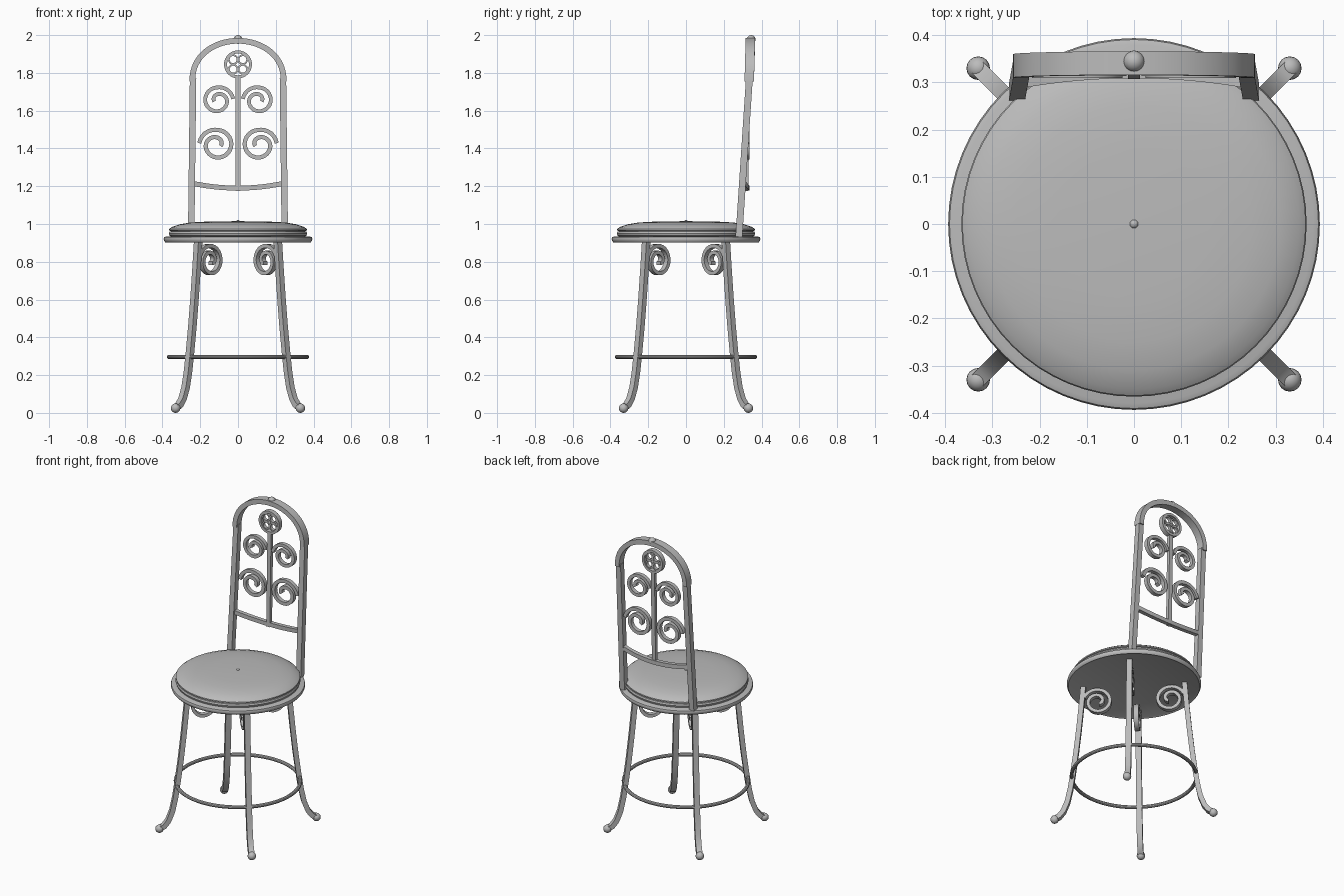
import bpy, bmesh, math
from mathutils import Vector

if "Cube" in bpy.data.objects:
    bpy.data.objects.remove(bpy.data.objects["Cube"])

iron = bpy.data.materials.new("grey_metal")
iron.diffuse_color = (0.5, 0.5, 0.5, 1)
iron.use_nodes = True
iron.node_tree.nodes["Principled BSDF"].inputs["Base Color"].default_value = iron.diffuse_color


def finish(name, bm):
    bmesh.ops.recalc_face_normals(bm, faces=bm.faces)
    me = bpy.data.meshes.new(name)
    bm.to_mesh(me)
    bm.free()
    ob = bpy.data.objects.new(name, me)
    bpy.context.collection.objects.link(ob)
    me.materials.append(iron)
    bpy.context.view_layer.objects.active = ob
    ob.select_set(True)
    bpy.ops.object.shade_smooth_by_angle(angle=math.radians(35))
    ob.select_set(False)
    return ob


def bar(name, pts, axis, width, depth, closed=False):
    """Rectangular bar swept along pts; depth runs along axis."""
    pts, axis = [Vector(p) for p in pts], Vector(axis).normalized()
    n, bm, rings = len(pts), bmesh.new(), []
    for i, p in enumerate(pts):
        if closed:
            t = pts[(i + 1) % n] - pts[i - 1]
        else:
            t = pts[min(i + 1, n - 1)] - pts[max(i - 1, 0)]
        s = t.cross(axis).normalized() * width / 2
        a = axis * depth / 2
        rings.append([bm.verts.new(p + o) for o in (s + a, s - a, -s - a, a - s)])
    for i in range(n if closed else n - 1):
        r, q = rings[i], rings[(i + 1) % n]
        for k in range(4):
            bm.faces.new((r[k], r[(k + 1) % 4], q[(k + 1) % 4], q[k]))
    if not closed:
        bm.faces.new(rings[0])
        bm.faces.new(rings[-1])
    return finish(name, bm)


def lathe(name, profile, steps=64, closed=False):
    bm = bmesh.new()
    vs = [bm.verts.new((r, 0, z)) for r, z in profile]
    es = [bm.edges.new(p) for p in zip(vs, vs[1:])]
    if closed:
        es.append(bm.edges.new((vs[-1], vs[0])))
    bmesh.ops.spin(bm, geom=vs + es, cent=(0, 0, 0), axis=(0, 0, 1),
                   angle=math.tau, steps=steps, use_duplicate=False)
    bmesh.ops.remove_doubles(bm, verts=bm.verts, dist=1e-5)
    return finish(name, bm)


def ball(name, loc, r):
    bm = bmesh.new()
    bmesh.ops.create_uvsphere(bm, u_segments=16, v_segments=10, radius=r)
    bmesh.ops.translate(bm, verts=bm.verts, vec=loc)
    return finish(name, bm)


def spiral(keys, n=40):
    """Offsets (u, v) of a spiral through evenly spaced (angle, radius) keys."""
    out = []
    for i in range(n + 1):
        f = i / n * (len(keys) - 1)
        k = min(int(f), len(keys) - 2)
        (a0, r0), (a1, r1) = keys[k], keys[k + 1]
        a, r = math.radians(a0 + (a1 - a0) * (f - k)), r0 + (r1 - r0) * (f - k)
        out.append((r * math.cos(a), r * math.sin(a)))
    return out


def back_y(z):
    return 0.28 + 0.066 * (z - 0.93)


# Seat: supporting plate with rim, lower band, domed cushion, centre button
lathe("seat_plate", [(0, 0.908), (0.375, 0.908), (0.385, 0.903), (0.391, 0.91),
                     (0.394, 0.92), (0.391, 0.93), (0.38, 0.934), (0, 0.934)])
lathe("seat_band", [(0, 0.93), (0.35, 0.932), (0.362, 0.938), (0.366, 0.95),
                    (0.362, 0.96), (0.35, 0.963), (0, 0.963)])
lathe("cushion", [(0, 0.955), (0.35, 0.96), (0.364, 0.966), (0.364, 0.974),
                  (0.35, 0.984), (0.31, 0.998), (0.25, 1.008), (0.16, 1.013), (0, 1.015)])
ball("cushion_button", (0, 0, 1.011), 0.01)

# Foot ring
lathe("foot_ring", [(0.366 + 0.011 * math.cos(k * math.tau / 10),
                     0.296 + 0.011 * math.sin(k * math.tau / 10)) for k in range(10)], closed=True)

# Legs, foot balls and under-seat scrolls on the four diagonals
leg_profile = [(0.298, 0.91), (0.309, 0.78), (0.324, 0.62), (0.340, 0.47), (0.358, 0.33),
               (0.374, 0.22), (0.392, 0.135), (0.415, 0.075), (0.440, 0.042), (0.465, 0.028)]
leg_scroll = spiral([(20, 0.085), (90, 0.078), (180, 0.072), (270, 0.067),
                     (360, 0.056), (450, 0.042), (540, 0.028), (600, 0.016)])
for k in range(4):
    a = math.radians(45 + 90 * k)
    dx, dy = math.cos(a), math.sin(a)
    bar(f"leg_{k}", [(r * dx, r * dy, z) for r, z in leg_profile], (-dy, dx, 0), 0.03, 0.034)
    ball(f"foot_{k}", (0.467 * dx, 0.467 * dy, 0.025), 0.025)
    bar(f"leg_scroll_{k}", [((0.213 + u) * dx, (0.213 + u) * dy, 0.806 + v) for u, v in leg_scroll],
        (-dy, dx, 0), 0.02, 0.03)

# Back frame: two posts, arch, finial
for s, side in ((-1, "left"), (1, "right")):
    bar(f"back_post_{side}", [(s * 0.248, back_y(0.93), 0.93), (s * 0.238, back_y(1.77), 1.77)],
        (0, 1, 0), 0.034, 0.036)
bar("back_arch", [(0.242 * math.cos(math.pi * i / 32), 0.335 + 0.006 * math.sin(math.pi * i / 32),
                   1.755 + 0.215 * math.sin(math.pi * i / 32) ** 0.9) for i in range(33)],
    (0, 1, 0), 0.03, 0.05)
ball("finial", (0, 0.345, 1.977), 0.023)

# Sagging cross bar and central upright
bar("cross_bar", [(0.235 * t, 0.322 - 0.02 * t * t, 1.19 + 0.024 * t * t)
                  for t in [i / 8 - 1 for i in range(17)]], (0, 1, 0), 0.026, 0.026)
bar("centre_upright", [(0, 0.318, 1.175), (0, 0.33, 1.78)], (0, 1, 0), 0.026, 0.022)

# Back scrolls, mirrored left and right
upper = spiral([(5, 0.083), (90, 0.068), (180, 0.066), (270, 0.058),
                (360, 0.05), (450, 0.032), (560, 0.018)])
lower = spiral([(175, 0.095), (90, 0.078), (0, 0.076), (-90, 0.068),
                (-180, 0.06), (-270, 0.038), (-380, 0.02)])
for s, side in ((1, "left"), (-1, "right")):
    bar(f"upper_scroll_{side}", [(s * (u - 0.108), 0.327, 1.655 + v) for u, v in upper],
        (0, 1, 0), 0.02, 0.026)
    bar(f"lower_scroll_{side}", [(s * (u - 0.111), 0.322, 1.42 + v) for u, v in lower],
        (0, 1, 0), 0.022, 0.026)


# Medallion: outer hoop holding four small hoops
def hoop(name, x, z, r, w, d):
    bar(name, [(x + r * math.cos(i * math.tau / 32), 0.331, z + r * math.sin(i * math.tau / 32))
               for i in range(32)], (0, 1, 0), w, d, closed=True)


hoop("medallion_rim", 0, 1.845, 0.066, 0.016, 0.03)
for k in range(4):
    a = math.radians(45 + 90 * k)
    hoop(f"medallion_petal_{k}", 0.036 * math.cos(a), 1.845 + 0.036 * math.sin(a), 0.023, 0.009, 0.02)
